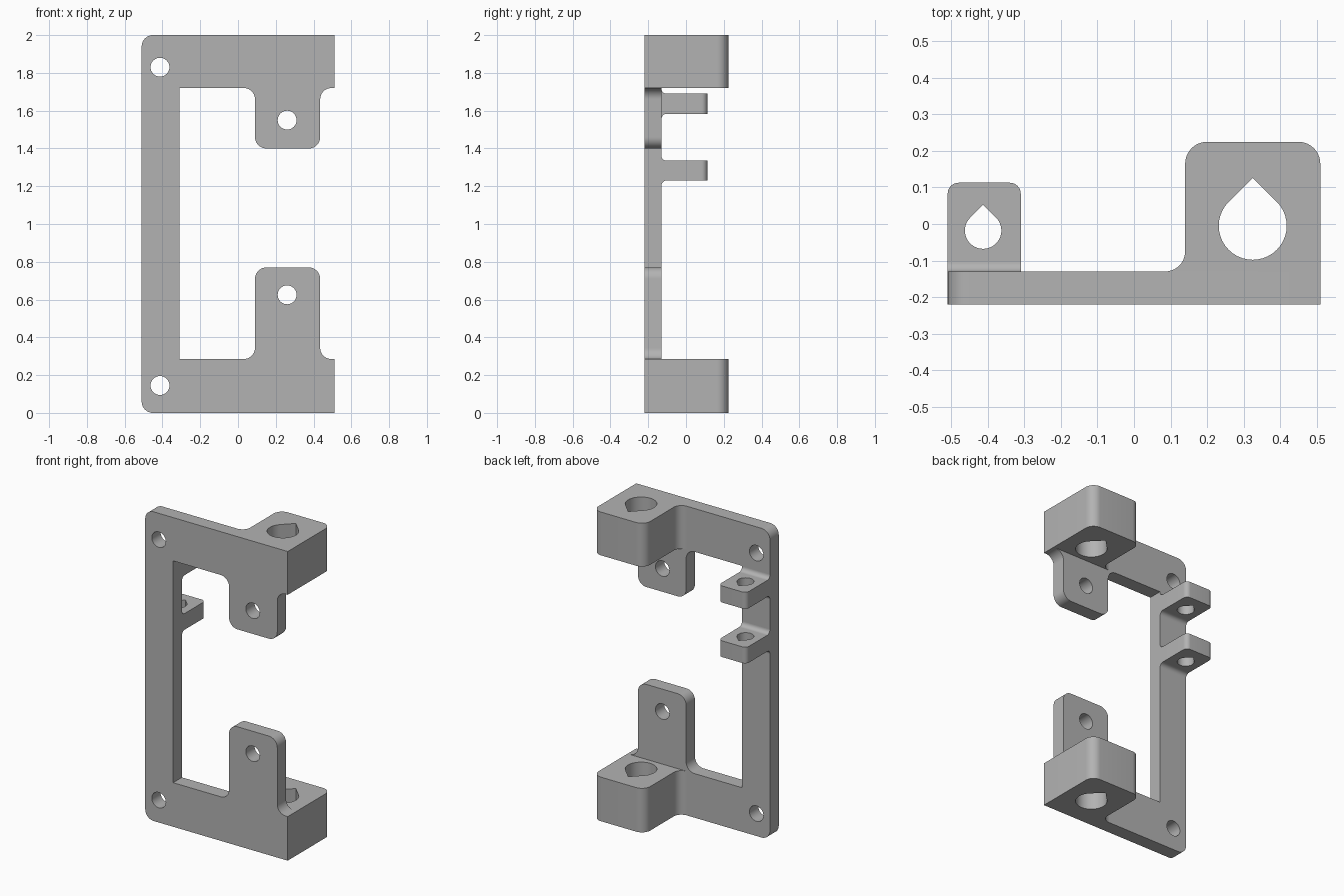
import bpy, bmesh
from math import pi, sin, cos, radians, sqrt
from mathutils import Vector

cube = bpy.data.objects.get("Cube")
if cube:
    bpy.data.objects.remove(cube)

# Single flat colour
GREY = (0.45, 0.45, 0.45, 1)
grey = bpy.data.materials.new("matte grey")
grey.use_nodes = True
grey.diffuse_color = GREY
grey.node_tree.nodes["Principled BSDF"].inputs["Base Color"].default_value = GREY


def rounded(corners, steps=10):
    """Outline with square corners (u, v, optional radius) rounded off."""
    pts = []
    n = len(corners)
    for i, c in enumerate(corners):
        p = Vector(c[:2])
        if len(c) < 3:
            pts.append(p)
            continue
        d1 = (Vector(corners[i - 1][:2]) - p).normalized()
        d2 = (Vector(corners[(i + 1) % n][:2]) - p).normalized()
        for k in range(steps + 1):
            a = pi / 2 * k / steps
            pts.append(p + c[2] * (d1 * (1 - sin(a)) + d2 * (1 - cos(a))))
    return pts


def circle(u, v, r, n=32):
    return [Vector((u + r * cos(2 * pi * k / n), v + r * sin(2 * pi * k / n))) for k in range(n)]


def teardrop(u, v, r, n=30):
    arc = [radians(135 + 270 * k / n) for k in range(n + 1)]
    return [Vector((u + r * cos(a), v + r * sin(a))) for a in arc] + [Vector((u, v + r * sqrt(2)))]


AXES = {"x": lambda u, v, w: (w, u, v),
        "y": lambda u, v, w: (u, w, v),
        "z": lambda u, v, w: (u, v, w)}


def prism(name, axis, start, end, outline, holes=()):
    """Extrude an outline with holes along an axis."""
    bm = bmesh.new()
    for loop in [outline, *holes]:
        vs = [bm.verts.new((p.x, p.y, start)) for p in loop]
        for i, v in enumerate(vs):
            bm.edges.new((vs[i - 1], v))
    bmesh.ops.remove_doubles(bm, verts=bm.verts[:], dist=1e-4)
    bmesh.ops.triangle_fill(bm, use_beauty=True, edges=bm.edges[:], normal=(0, 0, 1))
    top = bmesh.ops.extrude_face_region(bm, geom=bm.faces[:])["geom"]
    for v in top:
        if isinstance(v, bmesh.types.BMVert):
            v.co.z = end
    for v in bm.verts:
        v.co = AXES[axis](*v.co)
    bmesh.ops.recalc_face_normals(bm, faces=bm.faces[:])
    # Smooth the rounded walls, keep real edges sharp
    for f in bm.faces:
        f.smooth = True
    for e in bm.edges:
        e.smooth = len(e.link_faces) == 2 and e.calc_face_angle() < radians(30)
    mesh = bpy.data.meshes.new(name)
    bm.to_mesh(mesh)
    bm.free()
    mesh.materials.append(grey)
    obj = bpy.data.objects.new(name, mesh)
    bpy.context.collection.objects.link(obj)
    return obj


FRONT, BACK = -0.22, -0.13   # plate faces
SUNK = -0.15                 # depth to which rear parts are embedded

# C-shaped plate with two tabs and four screw holes
plate = rounded([
    (-0.51, 0, 0.06), (0.51, 0), (0.51, 0.285),
    (0.435, 0.285, 0.06), (0.435, 0.77, 0.06), (0.09, 0.77, 0.06), (0.09, 0.285, 0.06),
    (-0.31, 0.285), (-0.31, 1.72),
    (0.09, 1.72, 0.06), (0.09, 1.4, 0.06), (0.435, 1.4, 0.06), (0.435, 1.72, 0.06),
    (0.51, 1.72), (0.51, 2), (-0.51, 2, 0.06)])
screws = [(-0.413, 0.145), (-0.413, 1.83), (0.26, 0.625), (0.26, 1.55)]
prism("mounting_plate", "y", FRONT, BACK, plate, [circle(u, v, 0.05) for u, v in screws])

# Rod blocks behind the plate, with a filleted root and teardrop bore
block = rounded([(0.085, SUNK), (0.51, SUNK), (0.51, 0.225, 0.06), (0.14, 0.225, 0.06),
                 (0.14, BACK, 0.055), (0.085, BACK)])
for name, low, high in (("lower_block", 0, 0.285), ("upper_block", 1.72, 2)):
    prism(name, "z", low, high, block, [teardrop(0.325, -0.005, 0.093)])

# Small lugs on the upright, each with a flared root
R = 0.027
ROOT = BACK + R
lug = rounded([(-0.51, ROOT), (-0.31, ROOT), (-0.31, 0.113, 0.03), (-0.51, 0.113, 0.03)])
for name, low, high in (("lower_lug", 1.23, 1.335), ("upper_lug", 1.583, 1.69)):
    prism(name, "z", low, high, lug, [teardrop(-0.413, -0.018, 0.05)])
    flare = rounded([(SUNK, low - R), (BACK, low - R), (BACK, low, R), (ROOT, low),
                     (ROOT, high), (BACK, high, R), (BACK, high + R), (SUNK, high + R)])
    prism(name + "_root", "x", -0.51, -0.31, flare)
